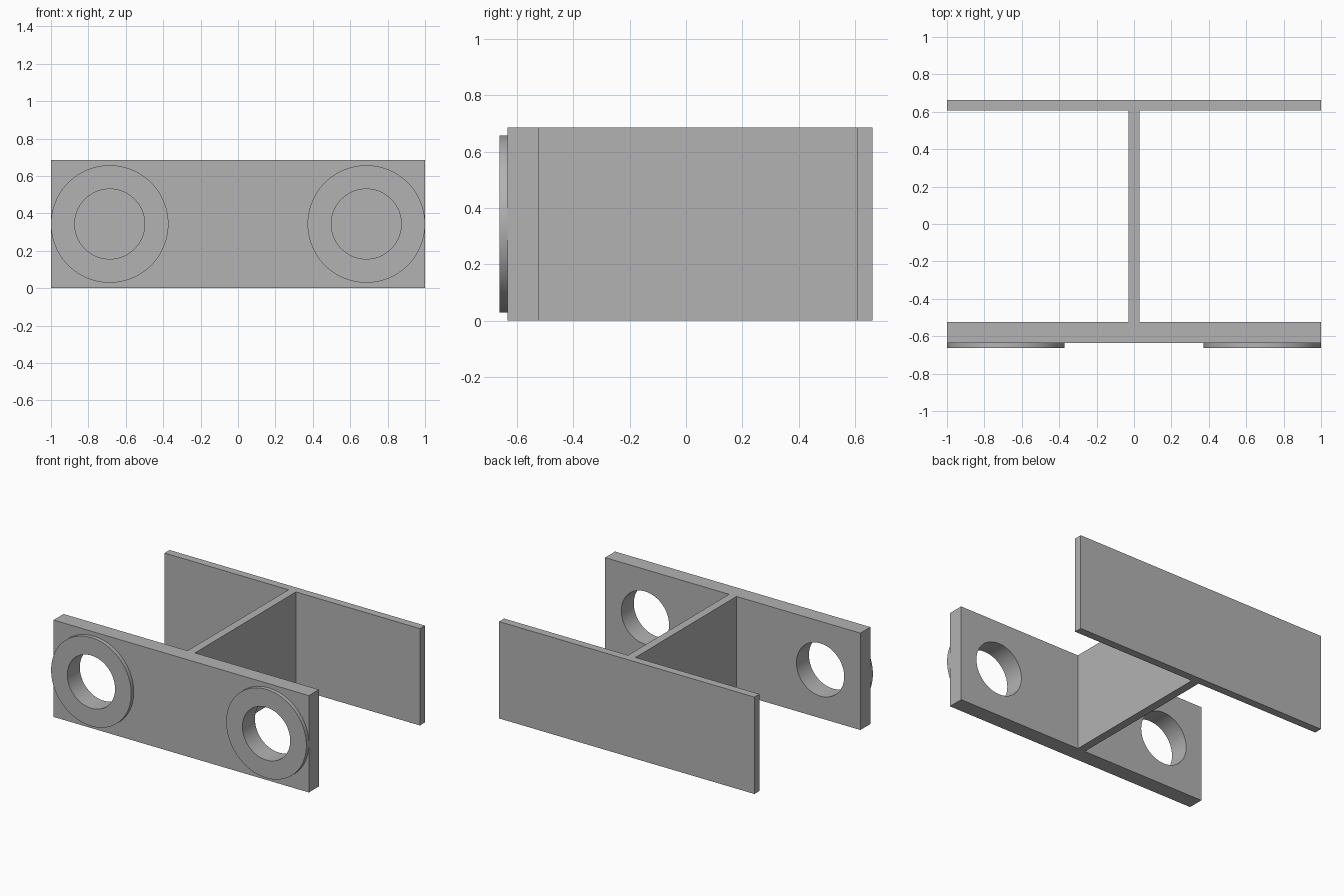
import bpy
import bmesh
import math
from mathutils import Matrix

cube = bpy.data.objects.get("Cube")
if cube:
    bpy.data.objects.remove(cube, do_unlink=True)

HEIGHT = 0.686
RING_X, RING_Z = 0.686, HEIGHT / 2
OUTER, INNER = 0.314, 0.187
SIDES = 96

grey = bpy.data.materials.new("plain grey")
grey.use_nodes = True
grey.diffuse_color = (0.45, 0.45, 0.45, 1)
grey.node_tree.nodes["Principled BSDF"].inputs["Base Color"].default_value = grey.diffuse_color


def finish(name, bm):
    """Turn a bmesh into a named grey object."""
    bmesh.ops.recalc_face_normals(bm, faces=bm.faces[:])
    mesh = bpy.data.meshes.new(name)
    bm.to_mesh(mesh)
    bm.free()
    mesh.materials.append(grey)
    obj = bpy.data.objects.new(name, mesh)
    bpy.context.scene.collection.objects.link(obj)
    return obj


def slab(name, half_width, y0, y1):
    """Full-height box centred on x = 0."""
    bm = bmesh.new()
    bmesh.ops.create_cube(bm, size=1)
    bmesh.ops.scale(bm, verts=bm.verts, vec=(2 * half_width, y1 - y0, HEIGHT))
    bmesh.ops.translate(bm, verts=bm.verts, vec=(0, (y0 + y1) / 2, HEIGHT / 2))
    return finish(name, bm)


def lathe(name, x, profile):
    """Spin a closed (radius, y) profile around a front-to-back axis."""
    bm = bmesh.new()
    centre = (x, 0, RING_Z)
    verts = [bm.verts.new((x + r, y, RING_Z)) for r, y in profile]
    edges = [bm.edges.new((v, verts[i - 1])) for i, v in enumerate(verts)]
    bmesh.ops.spin(bm, geom=verts + edges, cent=centre, axis=(0, 1, 0),
                   angle=math.tau, steps=SIDES, use_merge=True)
    bmesh.ops.remove_doubles(bm, verts=bm.verts, dist=0.0001)
    return finish(name, bm)


def select_only(obj):
    bpy.ops.object.select_all(action='DESELECT')
    obj.select_set(True)
    bpy.context.view_layer.objects.active = obj


# Flanges and the web joining them
front = slab("front_plate", 1.0, -0.635, -0.523)
slab("back_plate", 1.0, 0.607, 0.663)
slab("centre_web", 0.029, -0.523, 0.607)

# Round holes through the front plate, each with a raised collar
for side, sign in (("left", 1), ("right", -1)):
    bm = bmesh.new()
    place = Matrix.Translation((sign * RING_X, -0.58, RING_Z)) @ Matrix.Rotation(math.pi / 2, 4, 'X')
    bmesh.ops.create_cone(bm, cap_ends=True, segments=SIDES, radius1=INNER,
                          radius2=INNER, depth=0.4, matrix=place)
    cutter = finish(side + "_hole_cutter", bm)
    cutter.hide_render = True
    cut = front.modifiers.new("hole", 'BOOLEAN')
    cut.operation = 'DIFFERENCE'
    cut.solver = 'EXACT'
    cut.object = cutter
    select_only(front)
    bpy.ops.object.modifier_apply(modifier=cut.name)
    bpy.data.objects.remove(cutter, do_unlink=True)

    collar = lathe(side + "_collar", sign * RING_X,
                   [(INNER, -0.663), (OUTER, -0.663), (OUTER, -0.635), (INNER, -0.635)])
    select_only(collar)
    bpy.ops.object.shade_smooth_by_angle(angle=math.radians(30))

select_only(front)
bpy.ops.object.shade_smooth_by_angle(angle=math.radians(30))
